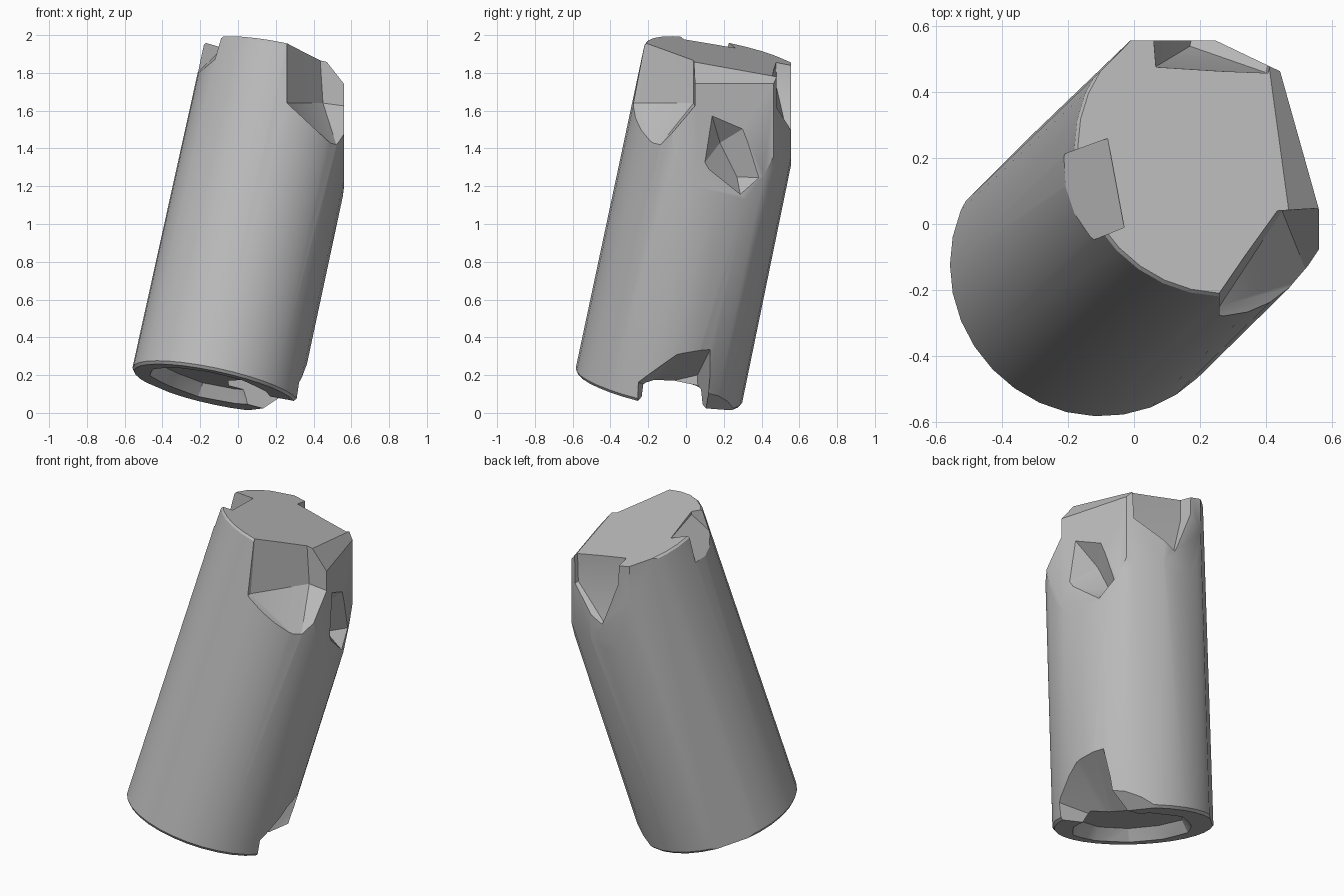
import bpy, bmesh, math, random
from mathutils import Vector, Matrix

old = bpy.data.objects.get("Cube")
if old:
    bpy.data.objects.remove(old)

random.seed(4)
RADIUS = 0.444
BASE = Vector((-0.122, -0.146, 0.132))
TOP = Vector((0.256, 0.217, 1.868))
AXIS = TOP - BASE
TILT = Matrix.Translation(BASE) @ AXIS.to_track_quat('Z', 'Y').to_matrix().to_4x4()

stone = bpy.data.materials.new("grey stone")
stone.use_nodes = True
stone.diffuse_color = (0.5, 0.5, 0.5, 1)
stone.node_tree.nodes["Principled BSDF"].inputs["Base Color"].default_value = stone.diffuse_color


def add_object(name, bm):
    bmesh.ops.recalc_face_normals(bm, faces=bm.faces[:])
    mesh = bpy.data.meshes.new(name)
    bm.to_mesh(mesh)
    bm.free()
    mesh.materials.append(stone)
    obj = bpy.data.objects.new(name, mesh)
    bpy.context.collection.objects.link(obj)
    return obj


def ring(radius, height, sides, wobble=0.0, shift=(0, 0, 0)):
    """Points of a circle around the leaning axis."""
    pts = []
    for i in range(sides):
        a = math.tau * i / sides
        r = radius + random.uniform(-wobble, wobble)
        pts.append(TILT @ Vector((r * math.cos(a), r * math.sin(a), height)) + Vector(shift))
    return pts


def loft(bm, rings):
    """Skin a stack of rings and cap both ends."""
    loops = [[bm.verts.new(p) for p in r] for r in rings]
    n = len(loops[0])
    for a, b in zip(loops, loops[1:]):
        for i in range(n):
            j = (i + 1) % n
            bm.faces.new((a[i], a[j], b[j], b[i]))
    bm.faces.new(loops[0])
    bm.faces.new(loops[-1])


def slice_off(bm, point, normal):
    """Shear away everything on the outer side of a plane."""
    cut = bmesh.ops.bisect_plane(bm, geom=bm.verts[:] + bm.edges[:] + bm.faces[:],
                                 plane_co=point, plane_no=normal, clear_outer=True)
    edges = [e for e in cut["geom_cut"] if isinstance(e, bmesh.types.BMEdge)]
    bmesh.ops.holes_fill(bm, edges=edges, sides=0)


def chip(target, name, points):
    """Break a convex chunk out of the target."""
    bm = bmesh.new()
    for p in points:
        bm.verts.new(p)
    hull = bmesh.ops.convex_hull(bm, input=bm.verts[:])
    loose = set(hull["geom_interior"]) | set(hull["geom_unused"])
    bmesh.ops.delete(bm, geom=[v for v in loose if isinstance(v, bmesh.types.BMVert)],
                     context='VERTS')
    cutter = add_object(name, bm)
    cutter.hide_render = True
    mod = target.modifiers.new(name, 'BOOLEAN')
    mod.operation = 'DIFFERENCE'
    mod.solver = 'EXACT'
    mod.object = cutter
    bpy.context.view_layer.objects.active = target
    bpy.ops.object.modifier_apply(modifier=name)
    bpy.data.objects.remove(cutter)


# Leaning drum, slightly wider at the foot
length = AXIS.length
bm = bmesh.new()
loft(bm, [ring(RADIUS - 0.006, 0, 32), ring(RADIUS + 0.006, 0.015, 32),
          ring(RADIUS, length - 0.012, 32), ring(RADIUS - 0.008, length, 32)])

# Flattened back wall, parallel to the axis
flat = AXIS.cross(Vector((-1, -1, 0))).normalized()
flat *= -1 if flat.x > 0 else 1
slice_off(bm, BASE + flat * 0.428, flat)

# Sheared upper sides
slice_off(bm, (0.56, 0.05, 1.5), (0.96, 0.27, 0))
slice_off(bm, (0.562, 0, 1.5), (1, 0, 0))
slice_off(bm, (0.25, 0.557, 1.5), (0, 1, 0))
slice_off(bm, (0.42, 0.475, 1.5), (0.43, 0.9, 0))
slice_off(bm, (0.54, 0.1, 1.75), (0.75, 0.21, 0.6))

# Worn back corner of the foot
slice_off(bm, (0.08, 0.2, 0.02), (0.5, 0.25, -0.8))
column = add_object("broken_column", bm)

# Large front corner break
chip(column, "corner_break", [
    (0.26, -0.19, 2.1), (0.42, 0.04, 2.1), (0.26, -0.25, 1.64), (0.42, -0.1, 1.62),
    (0.45, 0.04, 1.64), (0.26, -0.5, 2.1), (0.26, -0.5, 1.64),
    (0.53, -0.16, 1.39), (0.62, -0.2, 1.32),
    (0.75, 0.06, 1.6), (0.75, 0.06, 2.1), (0.75, -0.5, 2.1)])

# Back rim break
chip(column, "back_break", [
    (0.06, 0.47, 2.1), (0.42, 0.455, 2.1), (0.07, 0.48, 1.72), (0.4, 0.46, 1.62),
    (0.17, 0.54, 1.46), (0.05, 0.7, 1.75), (0.05, 0.7, 2.1),
    (0.46, 0.7, 2.1), (0.46, 0.7, 1.55), (0.2, 0.7, 1.42)])

# Small notch in the upper rim
chip(column, "rim_notch", [
    (-0.08, 0.26, 1.93), (-0.03, -0.01, 1.96), (-0.08, 0.26, 2.2), (-0.03, -0.01, 2.2),
    (-0.3, 0.18, 1.72), (-0.3, 0.18, 2.2), (-0.25, -0.1, 1.75), (-0.25, -0.1, 2.2)])

# Gouge in the sheared side
chip(column, "side_gouge", [
    (0.41, 0.18, 1.43), (0.4, 0.27, 1.25),
    (0.56, 0.13, 1.6), (0.53, 0.36, 1.54), (0.53, 0.5, 1.24),
    (0.58, 0.08, 1.3), (0.56, 0.3, 1.09)])

# Hollow in the underside, set toward the front
SHIFT = (-0.015, -0.04, 0)
chip(column, "base_hollow",
     ring(0.385, -0.05, 11, 0.015, SHIFT) + ring(0.29, 0.08, 11, 0.03, SHIFT))

# Wedge broken through the lower side
chip(column, "base_wedge", [
    (0.45, -0.29, -0.2), (0.45, -0.27, 0.17), (0.45, -0.02, 0.34), (0.45, 0.15, 0.38),
    (0.45, 0.1, -0.2), (-0.05, -0.2, 0.14), (-0.05, 0.06, 0.2),
    (-0.05, -0.2, -0.2), (-0.05, 0.08, -0.2)])

# Smooth the curved wall and keep the breaks crisp
bpy.ops.object.select_all(action='DESELECT')
column.select_set(True)
bpy.context.view_layer.objects.active = column
bpy.ops.object.shade_smooth_by_angle(angle=math.radians(28))
